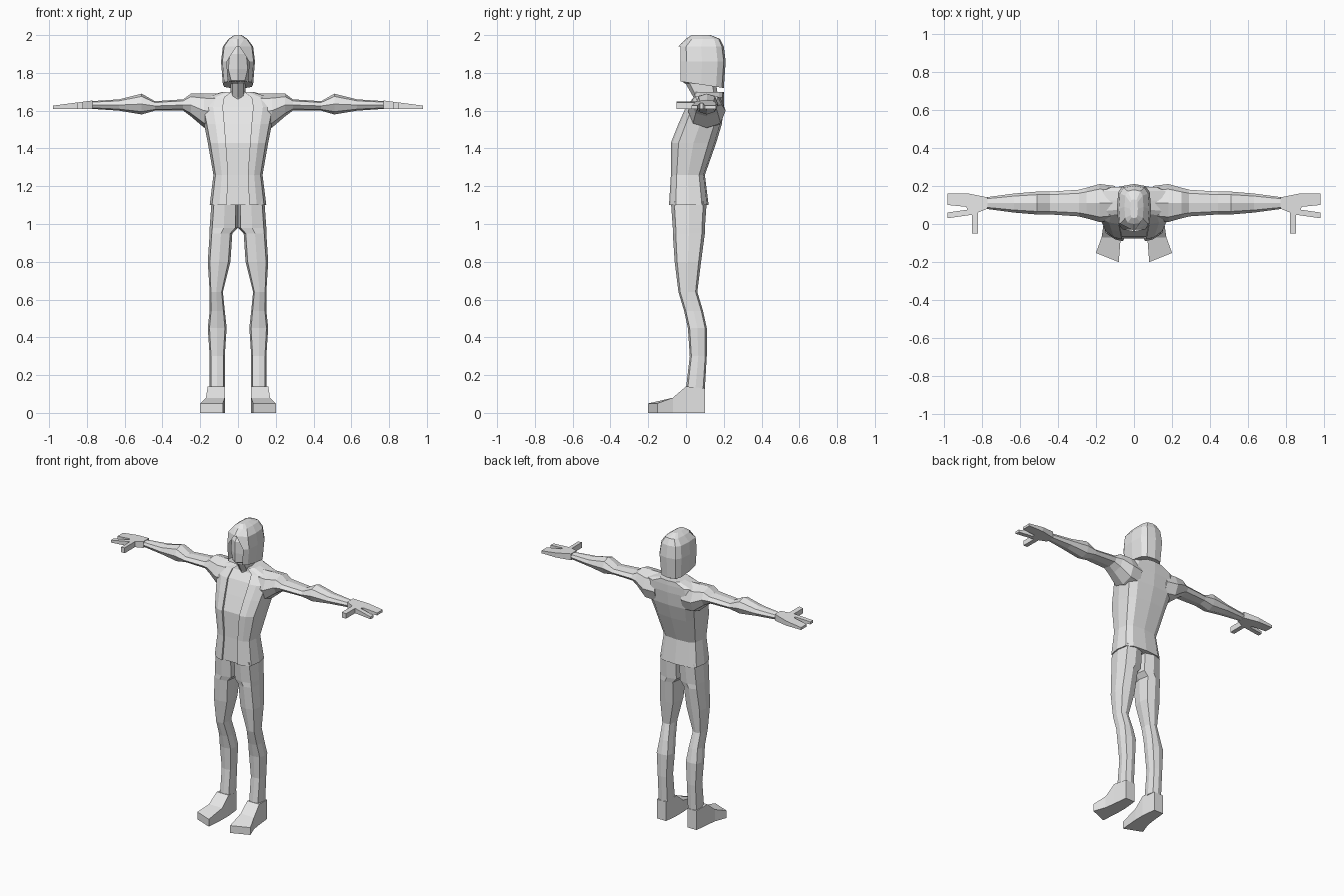
import bpy
import bmesh
from math import cos, sin, tau, copysign

cube = bpy.data.objects.get("Cube")
if cube:
    bpy.data.objects.remove(cube, do_unlink=True)

GREY = (.8, .8, .8, 1)
material = bpy.data.materials.new("plain grey")
material.use_nodes = True
material.diffuse_color = GREY
shader = material.node_tree.nodes["Principled BSDF"]
shader.inputs["Base Color"].default_value = GREY

ARM_HEIGHT = 1.6
ARM_MIDDLE = .11


def section(count, power):
    """Rounded outline in a unit square, starting at the middle of the front."""
    def soften(value):
        return .5 + copysign(abs(value) ** power, value) / 2
    angles = [tau * step / count for step in range(count)]
    return [(soften(sin(angle)), soften(-cos(angle))) for angle in angles]


def loft(name, axis, outline, rings, side=1, warp=None, skip=None):
    """Skin the outline through rings of (position, low a, high a, low b, high b)."""
    bm = bmesh.new()
    loops = []
    for position, low_a, high_a, low_b, high_b in rings:
        loop = []
        for u, v in outline:
            point = [low_a + (high_a - low_a) * u, low_b + (high_b - low_b) * v]
            point.insert("xyz".index(axis), position)
            x, y, z = warp(*point) if warp else point
            loop.append(bm.verts.new((x * side, y, z)))
        loops.append(loop)
    for lower, upper in zip(loops, loops[1:]):
        for i in range(len(outline)):
            bm.faces.new((lower[i - 1], lower[i], upper[i], upper[i - 1]))
    bm.faces.new(loops[0])
    bm.faces.new(loops[-1])
    bmesh.ops.recalc_face_normals(bm, faces=bm.faces)
    if skip:
        removed = [face for face in bm.faces if skip(face.calc_center_median())]
        bmesh.ops.delete(bm, geom=removed, context="FACES")
    mesh = bpy.data.meshes.new(name)
    bm.to_mesh(mesh)
    bm.free()
    mesh.materials.append(material)
    part = bpy.data.objects.new(name, mesh)
    bpy.context.collection.objects.link(part)


def centred(rings):
    """Turn (height, half width, front, back) into full rings about the middle."""
    return [(height, -half, half, front, back) for height, half, front, back in rings]


BOX = [(0, 0), (1, 0), (1, 1), (0, 1)]
BODY = section(12, .6)
LEG = section(8, .6)
LIMB = section(8, .9)

# Jacket, with the shirt strip set back between its front panels
shirt_strip = [(.3, 0), (.3, .06), (.7, .06), (.7, 0)]
loft("jacket", "z", shirt_strip + BODY[1:], centred([
    (1.1, .15, -.09, .12),
    (1.26, .13, -.08, .1),
    (1.43, .16, -.08, .16),
    (1.53, .18, -.04, .19),
    (1.62, .2, 0, .2),
    (1.67, .18, .04, .2),
    (1.7, .08, .05, .2),
]))

# Neck, jaw and face
loft("head", "z", LIMB, centred([
    (1.63, .05, .05, .18),
    (1.67, .04, .04, .17),
    (1.74, .04, 0, .16),
    (1.76, .05, -.03, .16),
    (1.82, .07, -.03, .16),
    (1.9, .06, -.03, .16),
    (1.95, .04, 0, .14),
]))


def shape_hair(x, y, z):
    """Narrow the parting to a peak and drop the hem towards the back."""
    if z > 1.9 and y < -.02:
        x *= .15
    if z < 1.8:
        z -= .15 * y
    return x, y, z


def face_opening(centre):
    return abs(centre.x) < .05 and centre.y < -.03 and centre.z < 1.93


# Long hair, open in front of the face
loft("hair", "z", BODY, centred([
    (1.75, .08, -.04, .2),
    (1.86, .09, -.04, .21),
    (1.94, .08, -.04, .2),
    (1.98, .05, 0, .18),
    (2, .02, .03, .13),
]), warp=shape_hair, skip=face_opening)


def slant_toe(x, y, z):
    """Turn the tip of the shoe outwards."""
    if y < -.1:
        y += .4 * (x - .08)
    return x, y, z


def hand_rings(spans):
    """Give (x, front, back) spans a thickness that thins to the fingertips."""
    base = ARM_HEIGHT + .01
    return [(x, front, back, base, base + .04 - .13 * (x - .8))
            for x, front, back in spans]


for label, side in (("left", 1), ("right", -1)):
    # Trouser leg, meeting its partner at the hips
    loft(label + "_trouser_leg", "z", LEG, [
        (.13, .07, .15, 0, .1),
        (.3, .07, .15, .02, .11),
        (.45, .06, .16, .01, .11),
        (.54, .07, .15, -.01, .09),
        (.64, .08, .15, -.04, .06),
        (.8, .04, .16, -.06, .08),
        (.95, .03, .15, -.07, .1),
        (.98, 0, .15, -.07, .1),
        (1.12, 0, .14, -.08, .11),
    ], side)

    # Shoe: y, inner edge, outer edge, height
    shoe = [
        (.1, .08, .15, .13),
        (0, .07, .16, .14),
        (-.07, .07, .17, .08),
        (-.2, .08, .2, .05),
    ]
    loft(label + "_shoe", "y", BOX,
         [(y, inner, outer, 0, top) for y, inner, outer, top in shoe],
         side, slant_toe)

    # Arm from shoulder to wrist: x, half depth, underside, top
    arm = [
        (.1, .09, -.1, .09),
        (.18, .1, -.09, .09),
        (.25, .08, -.03, .09),
        (.29, .07, 0, .06),
        (.44, .06, 0, .05),
        (.51, .06, -.02, .09),
        (.63, .05, 0, .06),
        (.78, .03, .01, .05),
    ]
    loft(label + "_arm", "x", LIMB,
         [(x, ARM_MIDDLE - depth, ARM_MIDDLE + depth, ARM_HEIGHT + under, ARM_HEIGHT + top)
          for x, depth, under, top in arm], side)

    # Hand with joined fingers, a separate index finger and a thumb
    hand_parts = {
        "hand": [(.77, .08, .14), (.82, .06, .15), (.87, .06, .16), (.88, .09, .16), (.98, .1, .16)],
        "index_finger": [(.84, .05, .08), (.98, .03, .06)],
        "thumb": [(.82, -.05, .08), (.85, -.05, .08)],
    }
    for part_name, spans in hand_parts.items():
        loft(label + "_" + part_name, "x", BOX, hand_rings(spans), side)
